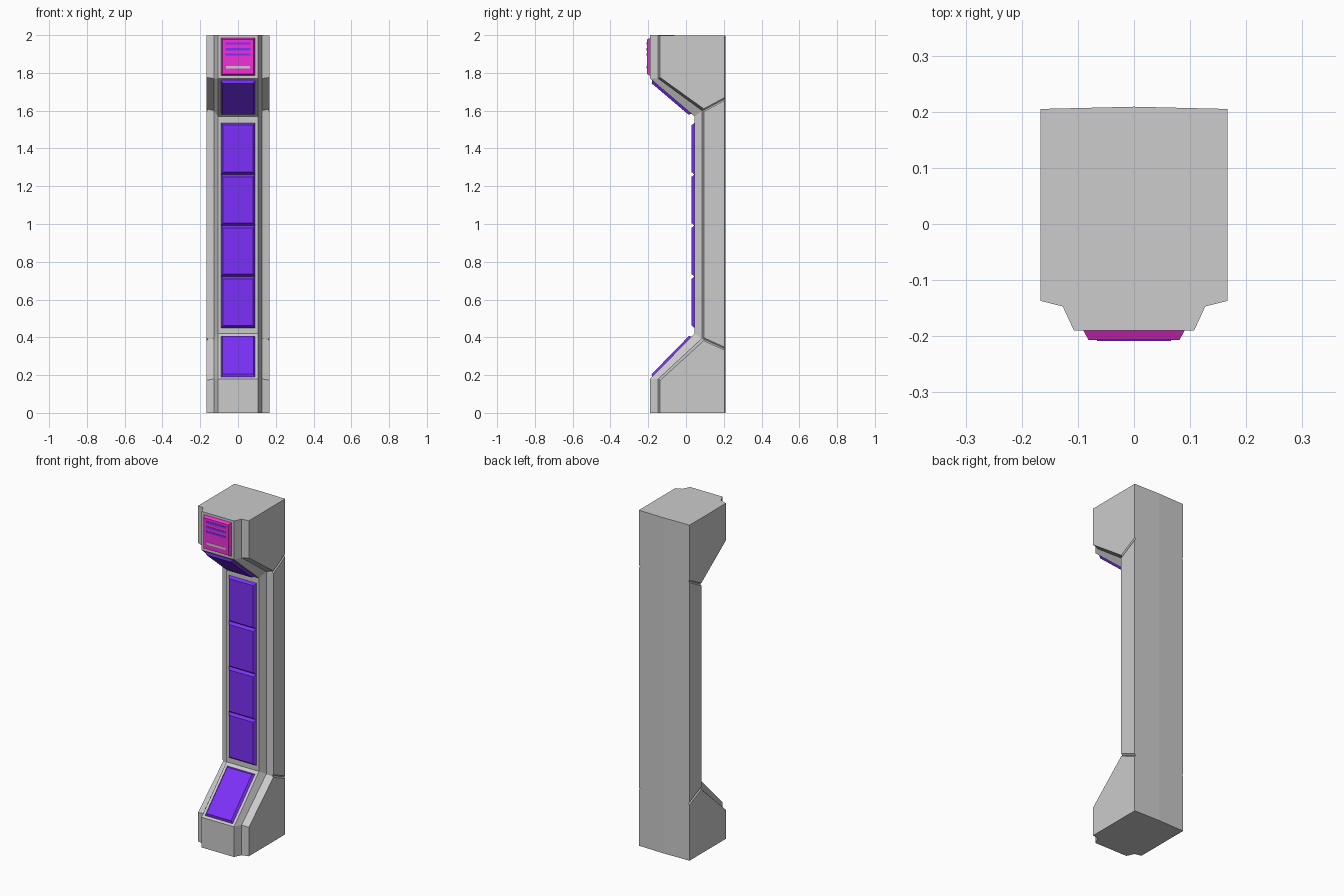
import bpy, bmesh
from mathutils import Vector

if "Cube" in bpy.data.objects:
    bpy.data.objects.remove(bpy.data.objects["Cube"])


def material(name, rgb):
    m = bpy.data.materials.new(name)
    m.diffuse_color = (*rgb, 1)
    m.use_nodes = True
    m.node_tree.nodes["Principled BSDF"].inputs["Base Color"].default_value = m.diffuse_color
    return m


BLUE = material("blue_panel", (0.2, 0.03, 0.95))
PINK = material("magenta_panel", (0.9, 0.03, 0.7))


def finish(name, bm, mat=None):
    bmesh.ops.remove_doubles(bm, verts=bm.verts, dist=0.0005)
    bmesh.ops.recalc_face_normals(bm, faces=bm.faces)
    mesh = bpy.data.meshes.new(name)
    bm.to_mesh(mesh)
    bm.free()
    ob = bpy.data.objects.new(name, mesh)
    bpy.context.collection.objects.link(ob)
    if mat:
        mesh.materials.append(mat)


def ring(nose, base, outer, back_z, inset=0.0):
    """Symmetric cross-section; nose, base and outer are (y, z) pairs."""
    side = [(0.107, *nose), (0.127, *base), (0.167 - inset, *outer),
            (0.167 - inset, 0.205, back_z)]
    mirrored = [(-x, y, z) for x, y, z in reversed(side)]
    return side + [(0, 0.209, back_z)] + mirrored


def end(z_nose, z_outer, z_back):
    return ring((-0.19, z_nose), (-0.147, z_nose), (-0.137, z_outer), z_back)


def bend(z_nose, z_base, z_outer, z_back):
    """Three rings forming the narrow seam groove where the post bends."""
    return [ring((0.045, z_nose), (0.085, z_base), (0.094, z_outer + d),
                 z_back + d, inset)
            for d, inset in ((-0.008, 0), (0, 0.007), (0.008, 0))]


# Post body: head, shaft and foot lofted in one shell
rings = [end(0, 0, 0), end(0.18, 0.172, 0.172)]
rings += bend(0.42, 0.395, 0.39, 0.34)
rings += bend(1.57, 1.6, 1.602, 1.662)
rings += [end(1.77, 1.776, 1.776), end(2, 1.997, 1.997)]
bm = bmesh.new()
loops = [[bm.verts.new(p) for p in r] for r in rings]
n = len(loops[0])
for a, b in zip(loops, loops[1:]):
    for i in range(n):
        j = (i + 1) % n
        bm.faces.new((a[i], a[j], b[j], b[i]))
bm.faces.new(loops[0])
bm.faces.new(loops[-1])
finish("post_body", bm)


def panel(name, low, high, half_w, depth, taper, mat):
    """Tapered plate between two (y, z) points, raised to the front."""
    low, high = Vector((0, *low)), Vector((0, *high))
    up = (high - low).normalized()
    out = up.cross(Vector((1, 0, 0)))
    if out.y > 0:
        out = -out
    bm = bmesh.new()
    layers = []
    for lift, t in ((-0.004, 0), (0, 0), (depth, taper)):
        w = Vector((half_w - t, 0, 0))
        a, b = low + up * t + out * lift, high - up * t + out * lift
        layers.append([bm.verts.new(p) for p in (a - w, a + w, b + w, b - w)])
    for p, q in zip(layers, layers[1:]):
        for i in range(4):
            j = (i + 1) % 4
            bm.faces.new((p[i], p[j], q[j], q[i]))
    bm.faces.new(layers[0])
    bm.faces.new(layers[-1])
    finish(name, bm, mat)


# Blue panels on the shaft
edges = [0.45, 0.722, 0.992, 1.262, 1.535]
for k, (z0, z1) in enumerate(zip(edges, edges[1:])):
    panel(f"shaft_panel_{k + 1}", (0.045, z0), (0.045, z1), 0.091, 0.015, 0.012, BLUE)

# Blue panels on the sloped foot and head
panel("foot_panel", (-0.18, 0.19), (0.03, 0.405), 0.091, 0.012, 0.01, BLUE)
panel("head_underside_panel", (-0.18, 1.7615), (0.03, 1.583), 0.091, 0.014, 0.01, BLUE)

# Magenta display with its bars
panel("display_plate", (-0.19, 1.785), (-0.19, 1.985), 0.09, 0.017, 0.009, PINK)
for k, z in enumerate((1.897, 1.925, 1.955)):
    panel(f"display_bar_{k + 1}", (-0.207, z - 0.006), (-0.207, z + 0.006),
          0.066, 0.0015, 0.0, BLUE)
panel("display_light_strip", (-0.207, 1.822), (-0.207, 1.836), 0.063, 0.0015, 0.0, None)
